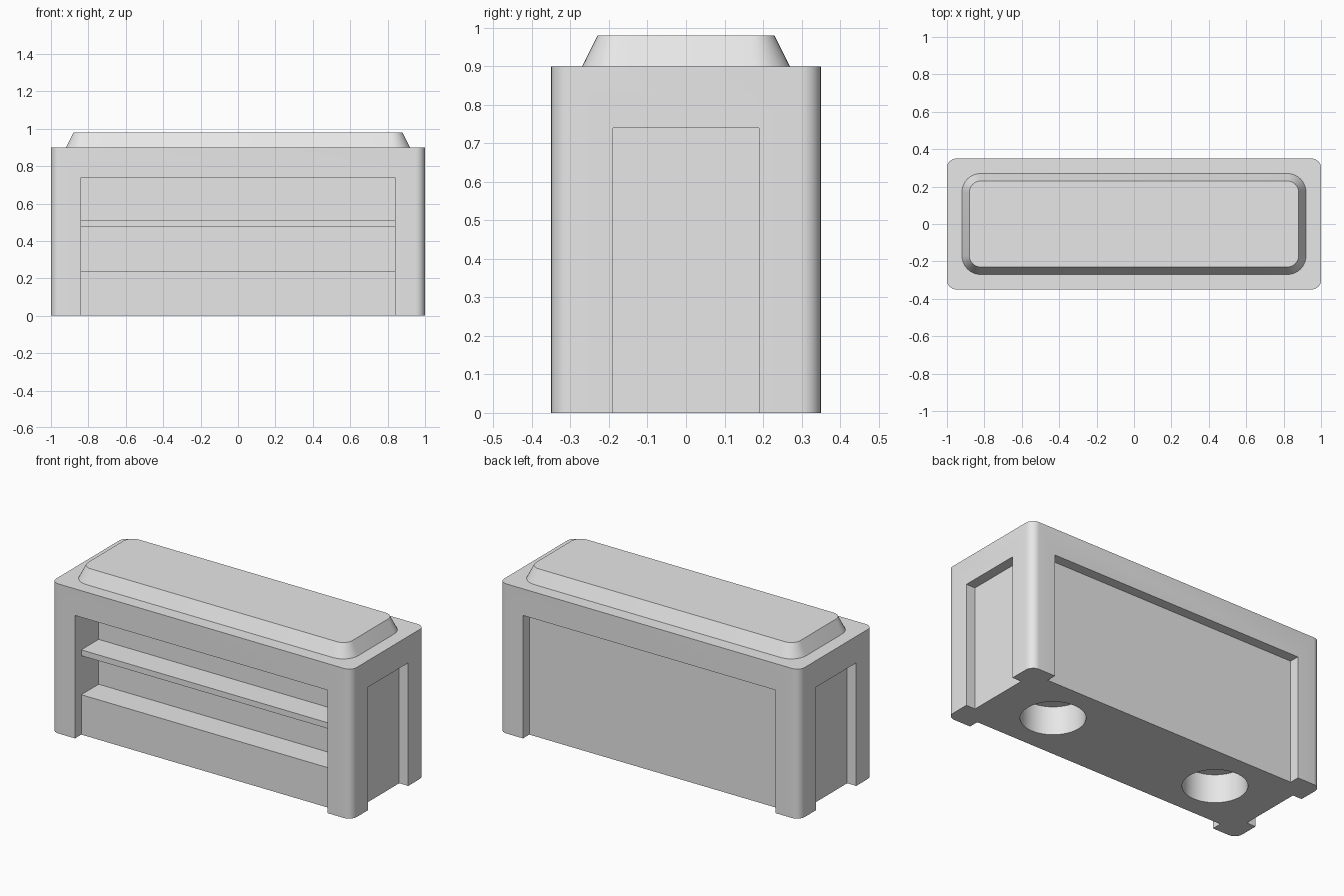
import bpy
import bmesh
from math import cos, sin, pi, radians

default = bpy.data.objects.get("Cube")
if default:
    bpy.data.objects.remove(default, do_unlink=True)

GREY = (0.8, 0.8, 0.8, 1.0)
plastic = bpy.data.materials.new("light grey")
plastic.use_nodes = True
plastic.diffuse_color = GREY
plastic.node_tree.nodes["Principled BSDF"].inputs["Base Color"].default_value = GREY


def make_object(name, bm):
    bmesh.ops.recalc_face_normals(bm, faces=bm.faces)
    mesh = bpy.data.meshes.new(name)
    bm.to_mesh(mesh)
    bm.free()
    mesh.materials.append(plastic)
    obj = bpy.data.objects.new(name, mesh)
    bpy.context.collection.objects.link(obj)
    return obj


def rounded_rect(hx, hy, r, steps=8):
    """Outline of a rectangle with round corners, counterclockwise."""
    points = []
    for i, (sx, sy) in enumerate([(1, 1), (-1, 1), (-1, -1), (1, -1)]):
        for k in range(steps + 1):
            a = (i + k / steps) * pi / 2
            points.append((sx * (hx - r) + r * cos(a), sy * (hy - r) + r * sin(a)))
    return points


def loft(name, rings, close_bottom=True):
    """Skin a stack of closed rings and cap the ends."""
    bm = bmesh.new()
    loops = [[bm.verts.new(p) for p in ring] for ring in rings]
    for low, high in zip(loops, loops[1:]):
        n = len(low)
        for i in range(n):
            j = (i + 1) % n
            bm.faces.new((low[i], low[j], high[j], high[i]))
    if close_bottom:
        bm.faces.new(loops[0][::-1])
    bm.faces.new(loops[-1])
    return make_object(name, bm)


def slab(name, hx, hy, r, z0, z1, inset=0.0):
    return loft(name, [[(x, y, z0) for x, y in rounded_rect(hx, hy, r)],
                       [(x, y, z1) for x, y in rounded_rect(hx - inset, hy - inset, r - inset)]],
                close_bottom=inset == 0)


def box(name, x0, x1, y0, y1, z0, z1):
    corners = [(x0, y0), (x1, y0), (x1, y1), (x0, y1)]
    return loft(name, [[(x, y, z) for x, y in corners] for z in (z0, z1)])


def activate(obj):
    bpy.ops.object.select_all(action="DESELECT")
    obj.select_set(True)
    bpy.context.view_layer.objects.active = obj


def carve(obj, cutter):
    cutter.hide_render = True
    mod = obj.modifiers.new("carve", "BOOLEAN")
    mod.operation = "DIFFERENCE"
    mod.solver = "EXACT"
    mod.object = cutter
    activate(obj)
    bpy.ops.object.modifier_apply(modifier=mod.name)
    bpy.data.objects.remove(cutter, do_unlink=True)


HALF_W, HALF_D, HEIGHT = 1.0, 0.35, 0.9
RECESS, OPEN_X, OPEN_Y, OPEN_TOP = 0.06, 0.84, 0.19, 0.74

# Cabinet body with rounded upright corners
body = slab("cabinet_body", HALF_W, HALF_D, 0.05, 0, HEIGHT)

# Front opening: plinth, two bays and a shelf cut as one comb profile
front, face, rear = -0.5, -HALF_D + RECESS, -0.125
comb = [(front, -0.1), (face, -0.1), (face, 0.24), (rear, 0.24), (rear, 0.475),
        (face, 0.475), (face, 0.51), (rear, 0.51), (rear, OPEN_TOP), (front, OPEN_TOP)]
carve(body, loft("front_cutter", [[(x, y, z) for y, z in comb] for x in (-OPEN_X, OPEN_X)]))

# Shallow recessed panels on the back and both ends
carve(body, box("back_cutter", -OPEN_X, OPEN_X, HALF_D - RECESS, 0.5, -0.1, OPEN_TOP))
for side in (-1, 1):
    x0, x1 = sorted((side * (HALF_W - RECESS), side * 1.2))
    carve(body, box("end_cutter", x0, x1, -OPEN_Y, OPEN_Y, -0.1, OPEN_TOP))

# Two round blind sockets in the underside
for side in (-1, 1):
    ring = [(side * 0.56 + 0.175 * cos(2 * pi * i / 48), 0.175 * sin(2 * pi * i / 48))
            for i in range(48)]
    carve(body, loft("socket_cutter", [[(x, y, z) for x, y in ring] for z in (-0.1, 0.17)]))

# Tapered raised top
top = slab("raised_top", 0.92, 0.27, 0.1, HEIGHT, 0.98, inset=0.04)

for part in (body, top):
    activate(part)
    bpy.ops.object.shade_smooth_by_angle(angle=radians(30))
